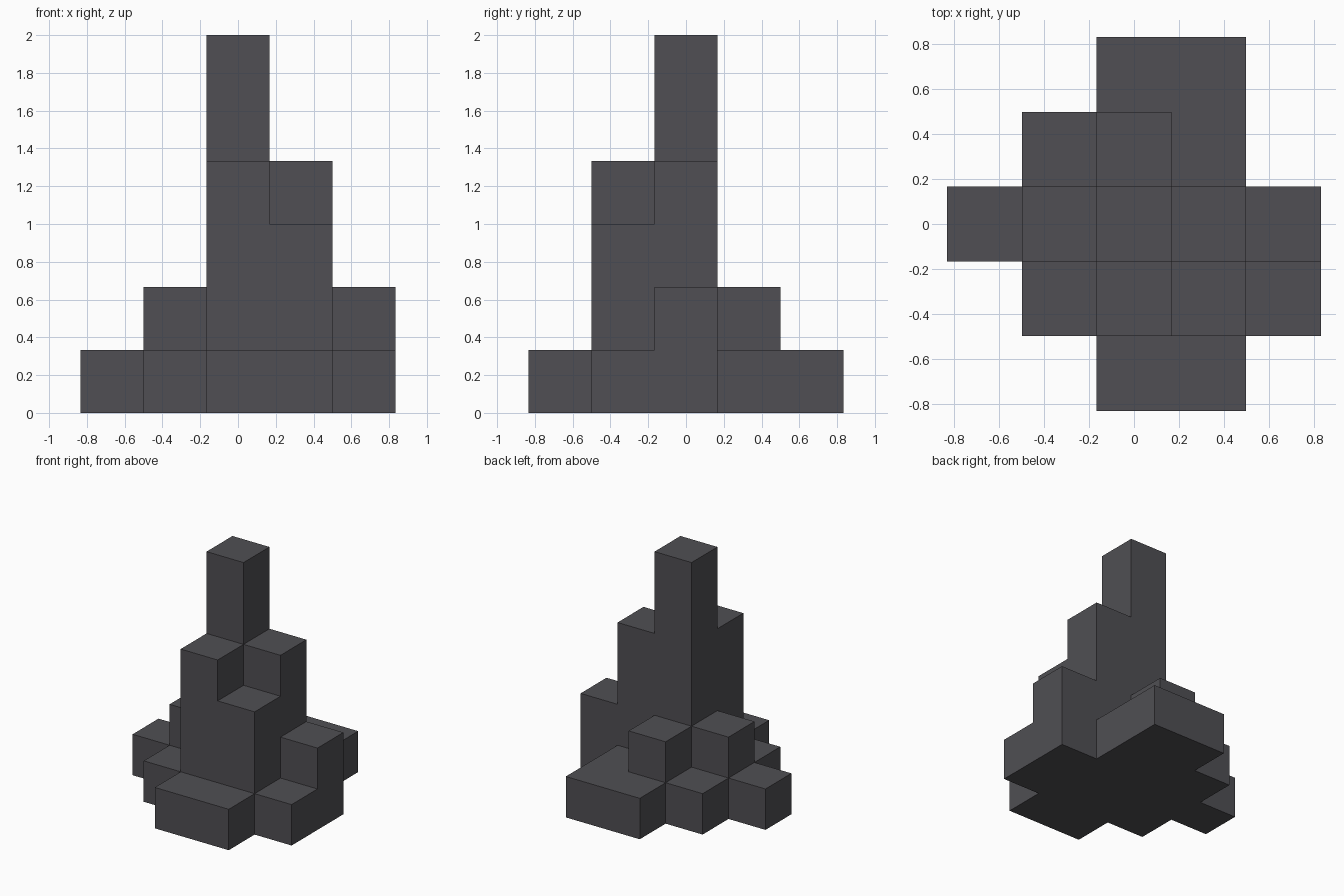
import bpy, bmesh, math
from mathutils import Vector

cube = bpy.data.objects.get("Cube")
if cube:
    bpy.data.objects.remove(cube, do_unlink=True)

UNIT = 1 / 3

# Column heights in blocks: rows run from back to front, columns from -x to +x
PLAN = ["00110",
        "01210",
        "12642",
        "01431",
        "00110"]
HEIGHTS = {(col - 2, 2 - row): int(h)
           for row, line in enumerate(PLAN)
           for col, h in enumerate(line)}


def filled(x, y, level):
    return 0 <= level < HEIGHTS.get((x, y), 0)


def add_face(bm, centre, normal):
    """Add one square block side, facing along normal."""
    n = Vector(normal)
    u = Vector((n.y, n.z, n.x))
    v = n.cross(u)
    middle = Vector(centre) + n / 2
    corners = [middle + (a * u + b * v) / 2
               for a, b in ((-1, -1), (1, -1), (1, 1), (-1, 1))]
    bm.faces.new([bm.verts.new(c * UNIT) for c in corners])


# Outer shell of the stacked blocks, without hidden inner sides
bm = bmesh.new()
sides = [(1, 0, 0), (-1, 0, 0), (0, 1, 0), (0, -1, 0), (0, 0, 1), (0, 0, -1)]
for (x, y), height in HEIGHTS.items():
    for level in range(height):
        for dx, dy, dz in sides:
            if not filled(x + dx, y + dy, level + dz):
                add_face(bm, (x, y, level + 0.5), (dx, dy, dz))

# Weld the squares and merge the flat regions
bmesh.ops.remove_doubles(bm, verts=bm.verts, dist=0.001)
bmesh.ops.dissolve_limit(bm, angle_limit=math.radians(1),
                         verts=bm.verts, edges=bm.edges)

mesh = bpy.data.meshes.new("stepped_tower")
bm.to_mesh(mesh)
bm.free()
tower = bpy.data.objects.new("stepped_tower", mesh)
bpy.context.collection.objects.link(tower)

# Dark grey stone
stone = bpy.data.materials.new("dark_grey_stone")
stone.use_nodes = True
colour = (0.08, 0.078, 0.087, 1)
stone.diffuse_color = colour
bsdf = stone.node_tree.nodes["Principled BSDF"]
bsdf.inputs["Base Color"].default_value = colour
bsdf.inputs["Roughness"].default_value = 0.9
mesh.materials.append(stone)
